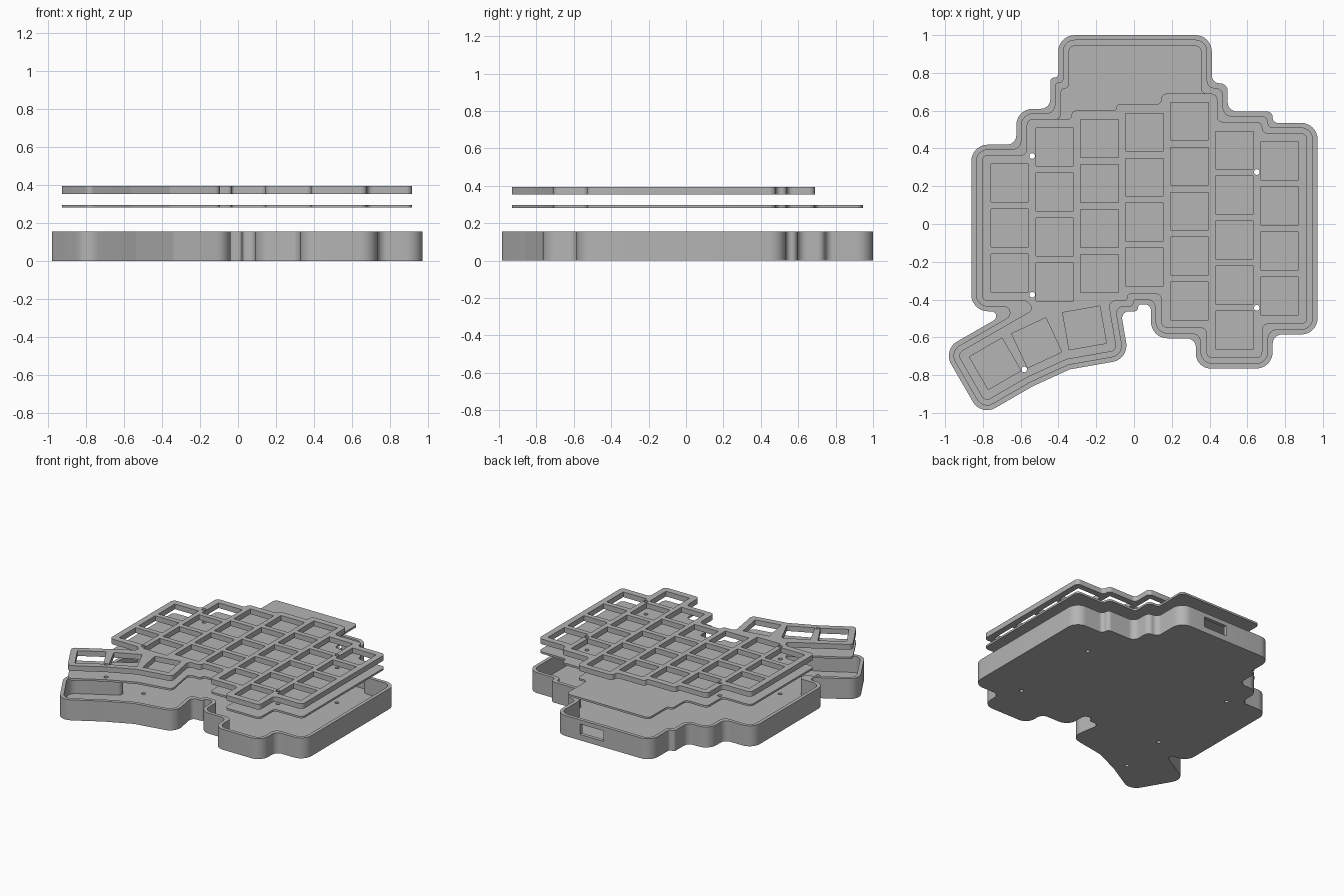
import bpy, bmesh, math
from mathutils import Vector, Matrix

old = bpy.data.objects.get("Cube")
if old:
    bpy.data.objects.remove(old, do_unlink=True)

# One plain grey for every layer
grey = bpy.data.materials.new("plain grey")
grey.use_nodes = True
GREY = (0.46, 0.46, 0.46, 1)
grey.diffuse_color = GREY
grey.node_tree.nodes["Principled BSDF"].inputs["Base Color"].default_value = GREY

PITCH, KEY = 0.238, 0.2
FIRST_X = -0.658
# Centre of the rear key and number of keys in each column
COLUMNS = [(0.217, 3), (0.407, 4), (0.452, 4), (0.486, 4),
           (0.544, 5), (0.391, 5), (0.333, 4)]
# Thumb keys: x, y, turn in degrees
THUMBS = [(-0.735, -0.74, 30), (-0.515, -0.629, 25), (-0.262, -0.55, 10)]
SCREWS = [(-0.539, 0.36), (-0.539, -0.375), (0.65, 0.275),
          (0.65, -0.444), (-0.581, -0.77)]

# Outline pieces, clockwise from above
left_side = [(-0.806, -0.407), (-0.806, 0.365), (-0.568, 0.365), (-0.568, 0.555)]
key_rear = [(-0.33, 0.555), (-0.33, 0.6), (-0.092, 0.6), (-0.092, 0.634),
            (0.145, 0.634), (0.145, 0.69)]
bay_rear = [(-0.388, 0.555), (-0.388, 0.72), (-0.346, 0.72),
            (-0.346, 0.945), (0.357, 0.945), (0.357, 0.69)]
right_side = [(0.441, 0.69), (0.441, 0.54), (0.679, 0.54), (0.679, 0.48),
              (0.917, 0.48), (0.917, -0.53), (0.679, -0.53), (0.679, -0.71),
              (0.383, -0.71), (0.383, -0.55), (0.145, -0.55), (0.145, -0.37),
              (-0.034, -0.37), (-0.034, -0.407)]
thumb_side = [(-0.135, -0.407), (-0.09, -0.67), (-0.357, -0.717),
              (-0.563, -0.811), (-0.789, -0.942), (-0.937, -0.686)]
plate_notch = [(-0.531, -0.452), (-0.568, -0.407)]
case_notch = [(-0.452, -0.407)]


def offset(points, dist):
    """Move every edge of a clockwise outline outwards."""
    pts = [Vector(p) for p in points]
    out = []
    for i, p in enumerate(pts):
        a = (p - pts[i - 1]).normalized()
        b = (pts[(i + 1) % len(pts)] - p).normalized()
        n, m = Vector((-a.y, a.x)), Vector((-b.y, b.x))
        out.append(p + (n + m) * dist / (1 + n.dot(m)))
    return out


def rounded(points, convex, concave=0.05, steps=8):
    """Replace every corner by an arc that fits its edges."""
    pts = [Vector(p) for p in points]
    out = []
    for i, p in enumerate(pts):
        a, b = p - pts[i - 1], pts[(i + 1) % len(pts)] - p
        turn = a.angle_signed(b)          # positive is clockwise
        half = math.tan(abs(turn) / 2)
        radius = convex if turn > 0 else concave
        reach = min(radius * half, 0.48 * min(a.length, b.length))
        radius = reach / half
        side = 1 if turn > 0 else -1
        a.normalize()
        start = p - a * reach
        centre = start + Vector((a.y, -a.x)) * side * radius
        for k in range(steps + 1):
            spin = Matrix.Rotation(-turn * k / steps, 2)
            out.append(centre + spin @ (start - centre))
    return out


def square(x, y, degrees=0):
    spin = Matrix.Rotation(math.radians(degrees), 2)
    h = KEY / 2
    return [Vector((x, y)) + spin @ Vector(c)
            for c in ((-h, -h), (-h, h), (h, h), (h, -h))]


def circle(x, y, radius=0.015, sides=20):
    return [(x + radius * math.cos(math.tau * k / sides),
             y + radius * math.sin(math.tau * k / sides)) for k in range(sides)]


def slab(name, loops, low, high):
    """Solid plate between two heights; inner loops become holes."""
    curve = bpy.data.curves.new(name + " profile", 'CURVE')
    curve.dimensions = '2D'
    curve.fill_mode = 'BOTH'
    curve.extrude = (high - low) / 2
    for loop in loops:
        spline = curve.splines.new('POLY')
        spline.points.add(len(loop) - 1)
        for point, p in zip(spline.points, loop):
            point.co = (p[0], p[1], 0, 1)
        spline.use_cyclic_u = True
    temp = bpy.data.objects.new(name + " profile", curve)
    bpy.context.collection.objects.link(temp)
    graph = bpy.context.evaluated_depsgraph_get()
    mesh = bpy.data.meshes.new_from_object(temp.evaluated_get(graph))
    bpy.data.objects.remove(temp, do_unlink=True)
    bm = bmesh.new()
    bm.from_mesh(mesh)
    bmesh.ops.remove_doubles(bm, verts=bm.verts, dist=0.0002)
    bmesh.ops.translate(bm, verts=bm.verts, vec=(0, 0, (low + high) / 2))
    bmesh.ops.recalc_face_normals(bm, faces=bm.faces)
    bm.to_mesh(mesh)
    bm.free()
    mesh.materials.clear()
    mesh.materials.append(grey)
    obj = bpy.data.objects.new(name, mesh)
    bpy.context.collection.objects.link(obj)
    return obj


def activate(obj):
    bpy.ops.object.select_all(action='DESELECT')
    obj.select_set(True)
    bpy.context.view_layer.objects.active = obj


def cut(target, cutter):
    mod = target.modifiers.new("cut", 'BOOLEAN')
    mod.operation = 'DIFFERENCE'
    mod.solver = 'EXACT'
    mod.object = cutter
    activate(target)
    bpy.ops.object.modifier_apply(modifier=mod.name)
    bpy.data.objects.remove(cutter, do_unlink=True)


screw_holes = [circle(x, y) for x, y in SCREWS]
key_holes = [square(FIRST_X + i * PITCH, top - j * PITCH)
             for i, (top, count) in enumerate(COLUMNS) for j in range(count)]
key_holes += [square(*thumb) for thumb in THUMBS]

# Switch plate with key openings
top_outline = left_side + key_rear + right_side + thumb_side + plate_notch
switch_plate = slab("switch_plate",
                    [rounded(top_outline, 0.032, 0.03)] + key_holes + screw_holes,
                    0.355, 0.395)

# Thin circuit board with the controller bay
board_outline = left_side + bay_rear + right_side + thumb_side + plate_notch
circuit_board = slab("circuit_board",
                     [rounded(board_outline, 0.032, 0.03)] + screw_holes,
                     0.282, 0.297)

# Case tray: solid body, hollowed out, with a port in the rear wall
case_outline = left_side + bay_rear + right_side + thumb_side + case_notch
case = slab("case_tray",
            [rounded(offset(case_outline, 0.055), 0.087)] + screw_holes, 0, 0.157)
cut(case, slab("cavity", [rounded(offset(case_outline, 0.028), 0.06)], 0.03, 0.25))
port = [(0, 0.93), (0, 1.05), (0.2, 1.05), (0.2, 0.93)]
cut(case, slab("port_cutter", [port], 0.045, 0.125))

for obj in (switch_plate, circuit_board, case):
    activate(obj)
    bpy.ops.object.shade_smooth_by_angle(angle=math.radians(30))
